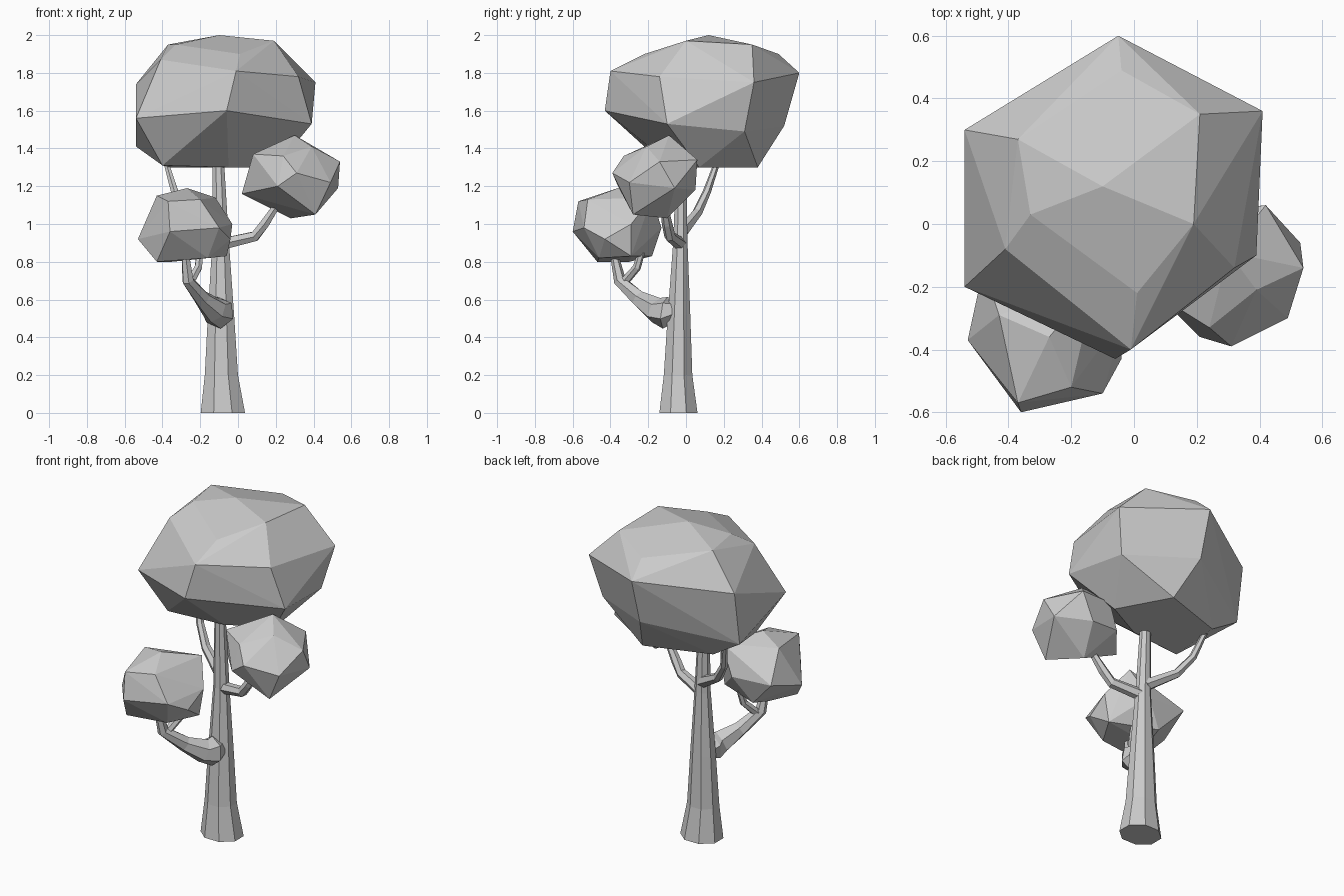
import bpy
import bmesh
import math
from mathutils import Vector

default_cube = bpy.data.objects.get("Cube")
if default_cube:
    bpy.data.objects.remove(default_cube, do_unlink=True)


def make_material(name, value):
    material = bpy.data.materials.new(name)
    material.use_nodes = True
    color = (value, value, value, 1)
    material.diffuse_color = color
    material.node_tree.nodes["Principled BSDF"].inputs["Base Color"].default_value = color
    return material


plain_grey = make_material("plain_grey", 0.6)


def finish(name, bm):
    """Turn a bmesh into a flat shaded object with the shared material."""
    bmesh.ops.recalc_face_normals(bm, faces=bm.faces)
    mesh = bpy.data.meshes.new(name)
    bm.to_mesh(mesh)
    bm.free()
    mesh.materials.append(plain_grey)
    obj = bpy.data.objects.new(name, mesh)
    bpy.context.collection.objects.link(obj)
    return obj


def foliage(name, corners):
    """Faceted leaf mass wrapped around its corner points."""
    bm = bmesh.new()
    for corner in corners:
        bm.verts.new(corner)
    hull = bmesh.ops.convex_hull(bm, input=bm.verts)
    loose = set(hull["geom_interior"]) | set(hull["geom_unused"])
    loose_verts = [v for v in loose if isinstance(v, bmesh.types.BMVert)]
    bmesh.ops.delete(bm, geom=loose_verts, context="VERTS")
    bmesh.ops.dissolve_limit(bm, angle_limit=math.radians(4),
                             verts=bm.verts, edges=bm.edges)
    return finish(name, bm)


def limb(name, path, radii, sides=6, level=False, depth=1):
    """Tapered polygonal tube along a path; level keeps its rings horizontal."""
    bm = bmesh.new()
    points = [Vector(p) for p in path]
    rings = []
    for i, (point, radius) in enumerate(zip(points, radii)):
        before = points[max(i - 1, 0)]
        after = points[min(i + 1, len(points) - 1)]
        direction = Vector((0, 0, 1)) if level else (after - before).normalized()
        side = direction.cross(Vector((0, 1, 0))).normalized()
        other = direction.cross(side) * depth
        ring = []
        for k in range(sides):
            angle = math.tau * (k + 0.5) / sides
            offset = side * math.cos(angle) + other * math.sin(angle)
            ring.append(bm.verts.new(point + offset * radius))
        rings.append(ring)
    for low, high in zip(rings, rings[1:]):
        for k in range(sides):
            n = (k + 1) % sides
            bm.faces.new((low[k], low[n], high[n], high[k]))
    bm.faces.new(rings[0])
    bm.faces.new(rings[-1])
    return finish(name, bm)


# Trunk, flared at the foot and ending inside the crown
limb("trunk",
     [(-.08, -.04, 0), (-.088, -.042, .2), (-.09, -.037, .52),
      (-.092, -.03, .9), (-.105, -.025, 1.36)],
     [.127, .095, .075, .048, .032], sides=8, level=True, depth=.86)

# Lower limb with its fork, reaching the front foliage
limb("front_branch",
     [(-.09, -.04, .53), (-.1, -.11, .53), (-.125, -.16, .545), (-.19, -.25, .605),
      (-.265, -.35, .7), (-.28, -.385, .86)],
     [.05, .085, .07, .045, .033, .02])
limb("front_branch_fork",
     [(-.255, -.33, .69), (-.21, -.26, .77), (-.2, -.23, .87)],
     [.025, .022, .018])

# Upper limbs
limb("left_branch",
     [(-.08, -.03, .895), (.09, -.085, .935), (.14, -.1, 1), (.22, -.12, 1.12)],
     [.035, .03, .028, .018])
limb("back_branch",
     [(-.1, -.02, .96), (-.26, .06, 1.06), (-.335, .11, 1.17), (-.385, .17, 1.34)],
     [.036, .027, .022, .015])

# Large crown
foliage("crown", [
    (-.1, .12, 2),
    (-.04, .49, 1.9), (.21, .35, 1.95), (.19, 0, 1.97),
    (.01, -.22, 1.9), (-.33, .03, 1.95), (-.37, .27, 1.95),
    (-.01, -.4, 1.81), (.32, -.14, 1.78), (.41, .36, 1.75),
    (-.05, .6, 1.8), (-.54, .3, 1.74), (-.41, -.08, 1.87),
    (-.54, -.2, 1.56), (-.06, -.43, 1.6), (.39, -.1, 1.53),
    (.35, .31, 1.49), (-.05, .52, 1.52), (-.54, .25, 1.41),
    (-.4, -.11, 1.31), (-.05, -.06, 1.3), (.2, .07, 1.3),
    (.03, .38, 1.3), (-.36, .25, 1.3)])

# Small leaf mass in front
foliage("front_foliage", [
    (-.27, -.36, 1.19), (-.43, -.29, 1.15), (-.37, -.57, 1.12),
    (-.2, -.52, 1.13), (-.12, -.18, 1.14), (-.36, -.6, .96),
    (-.1, -.54, .98), (-.04, -.43, .92), (-.03, -.29, 1),
    (-.53, -.37, .92), (-.48, -.14, .99), (-.43, -.47, .8),
    (-.16, -.46, .82), (-.35, -.3, .8), (-.06, -.29, .83),
    (-.33, -.18, .83), (-.22, -.13, .98)])

# Small leaf mass on the left
foliage("left_foliage", [
    (.3, -.09, 1.47), (.39, -.21, 1.41), (.54, -.14, 1.33),
    (.53, -.06, 1.19), (.42, .06, 1.34), (.49, -.3, 1.22),
    (.31, -.39, 1.27), (.21, -.36, 1.2), (.08, -.23, 1.37),
    (.02, -.13, 1.16), (.41, -.28, 1.05), (.28, -.1, 1.03),
    (.15, .03, 1.2), (.34, .05, 1.18), (.2, .03, 1.36),
    (.24, -.33, 1.36)])
